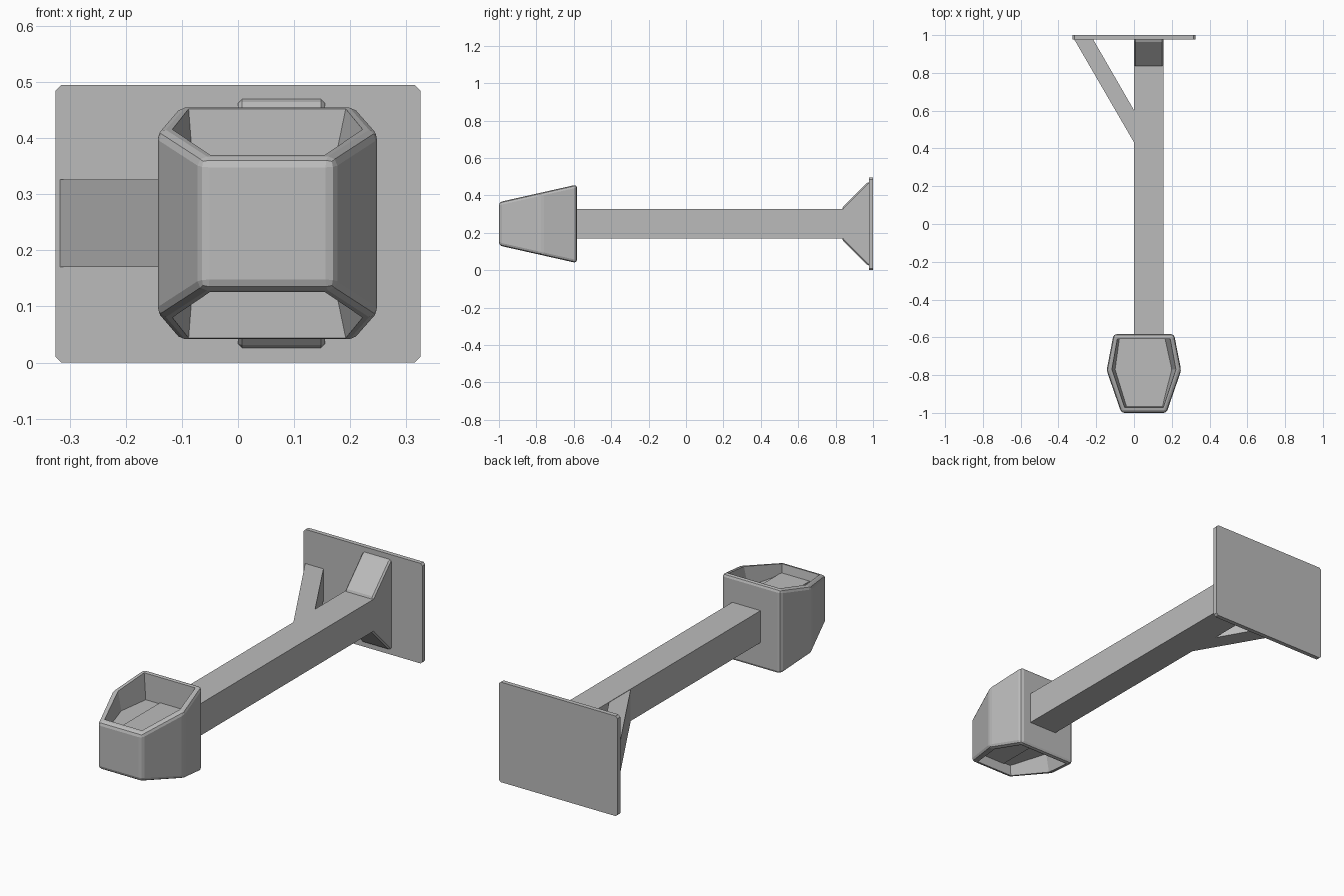
import bpy, bmesh

cube = bpy.data.objects.get("Cube")
if cube:
    bpy.data.objects.remove(cube, do_unlink=True)

grey = bpy.data.materials.new("plain grey")
grey.use_nodes = True
colour = (0.5, 0.5, 0.5, 1)
grey.diffuse_color = colour
grey.node_tree.nodes["Principled BSDF"].inputs["Base Color"].default_value = colour


def finish(name, bm):
    bmesh.ops.recalc_face_normals(bm, faces=bm.faces)
    mesh = bpy.data.meshes.new(name)
    bm.to_mesh(mesh)
    bm.free()
    mesh.materials.append(grey)
    obj = bpy.data.objects.new(name, mesh)
    bpy.context.collection.objects.link(obj)
    return obj


def bridge(bm, a, b):
    for i in range(len(a)):
        j = (i + 1) % len(a)
        bm.faces.new((a[i], a[j], b[j], b[i]))


def prism(name, profile, axis, low, high):
    """Extrude a 2D profile along the x, y or z axis."""
    bm = bmesh.new()
    rings = []
    for d in (low, high):
        ring = []
        for p in profile:
            co = list(p)
            co.insert(axis, d)
            ring.append(bm.verts.new(co))
        rings.append(ring)
        bm.faces.new(ring)
    bridge(bm, *rings)
    return finish(name, bm)


def chamfer(obj, width):
    mod = obj.modifiers.new("chamfer", "BEVEL")
    mod.width = width
    mod.segments = 1


MID = 0.248          # height of the beam axis
LEFT, RIGHT = 0.0, 0.155

# wall plate with clipped corners
w, h, c = 0.325, 0.495, 0.01
prism("wall_plate",
      [(-w + c, 0), (w - c, 0), (w, c), (w, h - c),
       (w - c, h), (-w + c, h), (-w, h - c), (-w, c)], 1, 0.978, 1.0)

# square beam
prism("beam", [(LEFT, 0.17), (RIGHT, 0.17), (RIGHT, 0.328), (LEFT, 0.328)],
      1, -0.97, 0.98)

# diagonal side brace
prism("side_brace", [(-0.318, 0.98), (-0.218, 0.98), (0.01, 0.585), (0.01, 0.415)],
      2, 0.17, 0.326)

# gussets above and below the beam
for name, s in (("upper_gusset", 1), ("lower_gusset", -1)):
    gusset = prism(name, [(0.835, MID + s * 0.05), (0.835, MID + s * 0.086),
                          (0.97, MID + s * 0.222), (0.985, MID + s * 0.222),
                          (0.985, MID + s * 0.05)], 0, LEFT, RIGHT)
    chamfer(gusset, 0.008)

# end bumper: hexagonal tapered block with a recess above and below
outer = [(-0.108, -0.583), (0.212, -0.583), (0.25, -0.775),
         (0.172, -1.0), (-0.067, -1.0), (-0.145, -0.775)]
inner = [(-0.088, -0.608), (0.192, -0.608), (0.222, -0.77),
         (0.155, -0.972), (-0.05, -0.972), (-0.117, -0.77)]
floor = [(-0.078, -0.61), (0.165, -0.61), (0.2, -0.77),
         (0.15, -0.965), (-0.04, -0.965), (-0.1, -0.77)]


def half_height(y):
    return 0.116 + (y + 1) * 0.225


bm = bmesh.new()


def ring(points, side, flat=None):
    return [bm.verts.new((x, y, MID + side * (flat or half_height(y))))
            for x, y in points]


outer_rings = []
for side in (1, -1):
    o = ring(outer, side)
    i = ring(inner, side)
    f = ring(floor, side, 0.074)
    bridge(bm, o, i)
    bridge(bm, i, f)
    bm.faces.new(f)
    outer_rings.append(o)
bridge(bm, *outer_rings)
shell = set(outer_rings[0] + outer_rings[1])
edges = [e for e in bm.edges if e.verts[0] in shell and e.verts[1] in shell]
bmesh.ops.recalc_face_normals(bm, faces=bm.faces)
bmesh.ops.bevel(bm, geom=edges, offset=0.016, offset_type="OFFSET",
                segments=2, profile=0.5, affect="EDGES", clamp_overlap=True)
finish("end_bumper", bm)
